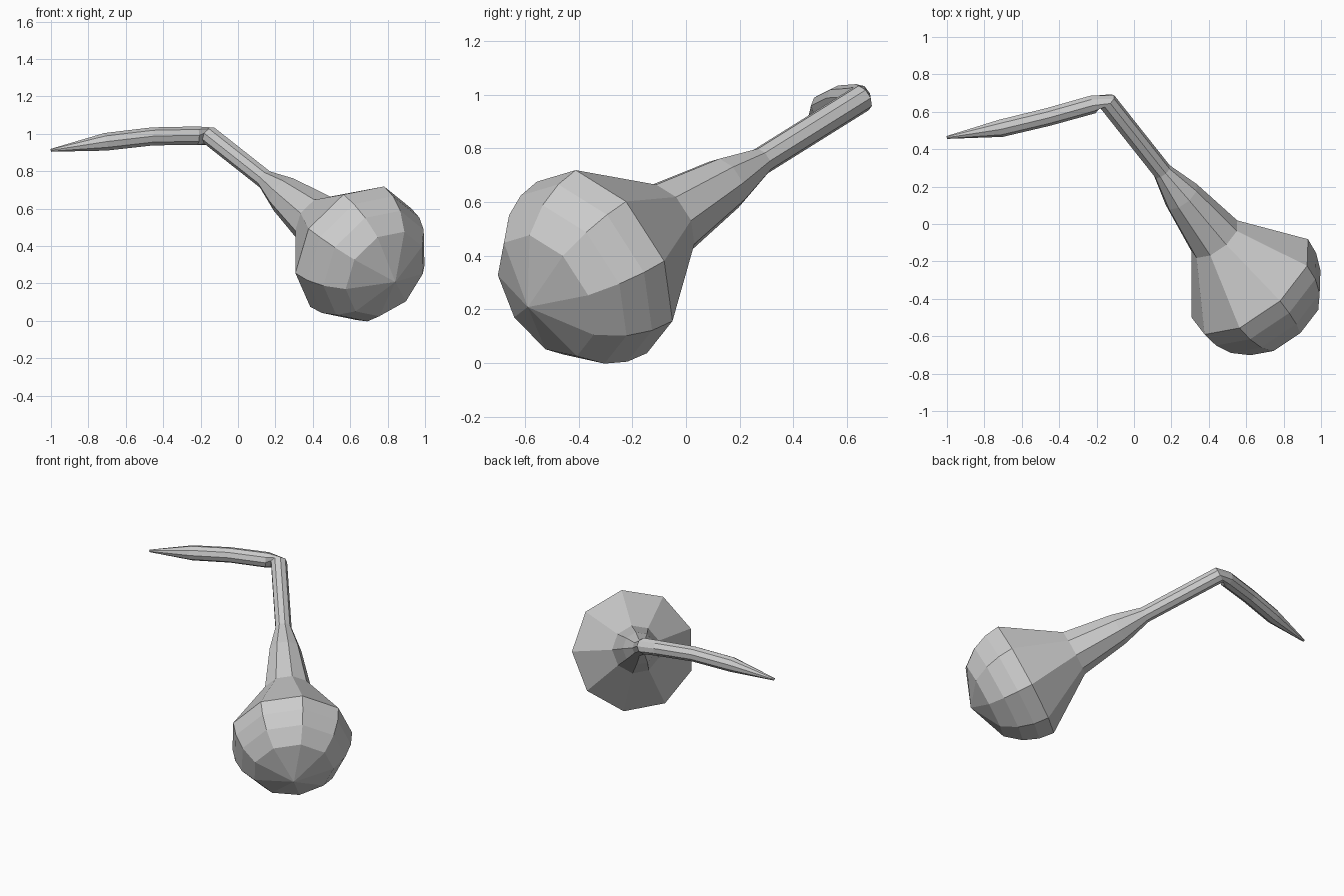
import bpy, bmesh, math
from mathutils import Vector

if "Cube" in bpy.data.objects:
    bpy.data.objects.remove(bpy.data.objects["Cube"])

SIDES = 9
R = 0.386
base = Vector((0.627, -0.32, 0.377))               # centre of the widest ring
axis = Vector((-0.558, 0.704, 0.44)).normalized()  # neck direction
u = Vector((0.153, -0.09, 0.343))                  # direction of one ring corner
u = (u - axis * u.dot(axis)).normalized()

# Rings as (centre, normal, radius)
rings = []
# rounded bulb bottom, evenly stepped along the axis
for k in (0.75, 0.5, 0.25, 0.0):
    rings.append((base - axis * 0.384 * k, axis, R * math.sqrt(1 - k * k)))
# shoulder and straight neck
for s, r in ((0.348, 0.152), (0.667, 0.103), (0.855, 0.052), (1.388, 0.052)):
    rings.append((base + axis * s, axis, r))
# bent stem tapering to the tip
path = [Vector(p) for p in ((-0.22, 0.64, 0.99), (-0.46, 0.573, 0.986),
                            (-0.71, 0.513, 0.957), (-1.0, 0.463, 0.912))]
for i, r in enumerate((0.05, 0.049, 0.048, 0.008)):
    a, b = path[max(i - 1, 0)], path[min(i + 1, 3)]
    rings.append((path[i], (b - a).normalized(), r))

# Skin the rings, carrying the corner direction along the bend
bm = bmesh.new()
prev_n, loops = axis, []
for c, n, r in rings:
    u = prev_n.rotation_difference(n) @ u
    v = n.cross(u)
    prev_n = n
    loops.append([bm.verts.new(c + r * (u * math.cos(t) + v * math.sin(t)))
                  for t in (2 * math.pi * j / SIDES for j in range(SIDES))])
for lo, hi in zip(loops, loops[1:]):
    for j in range(SIDES):
        k = (j + 1) % SIDES
        bm.faces.new((lo[j], lo[k], hi[k], hi[j]))

# Bottom pole and tip cap
pole = bm.verts.new(base - axis * 0.384)
for j in range(SIDES):
    bm.faces.new((pole, loops[0][(j + 1) % SIDES], loops[0][j]))
bm.faces.new(loops[-1])
bmesh.ops.recalc_face_normals(bm, faces=bm.faces)

mesh = bpy.data.meshes.new("gourd")
bm.to_mesh(mesh)
bm.free()
bpy.context.collection.objects.link(bpy.data.objects.new("gourd", mesh))
